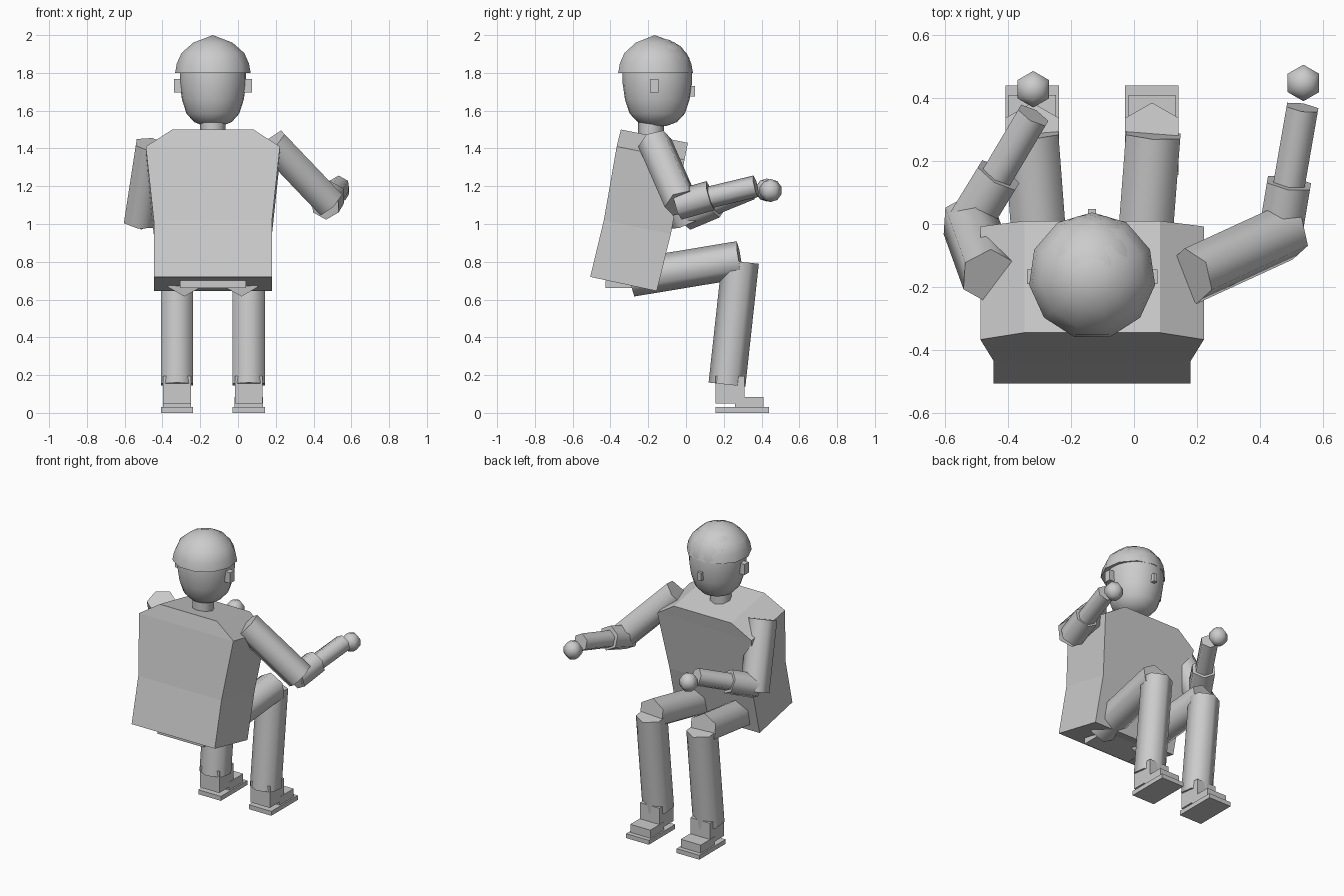
import bpy, bmesh, math
from mathutils import Vector, Matrix

if "Cube" in bpy.data.objects:
    bpy.data.objects.remove(bpy.data.objects["Cube"])

CX = -0.133  # body centre line
grey = bpy.data.materials.new("grey")
grey.diffuse_color = (0.6, 0.6, 0.6, 1)
grey.use_nodes = True
grey.node_tree.nodes["Principled BSDF"].inputs["Base Color"].default_value = grey.diffuse_color


def finish(name, bm, angle=None):
    bmesh.ops.recalc_face_normals(bm, faces=bm.faces)
    me = bpy.data.meshes.new(name)
    bm.to_mesh(me)
    bm.free()
    me.materials.append(grey)
    ob = bpy.data.objects.new(name, me)
    bpy.context.collection.objects.link(ob)
    if angle:
        bpy.ops.object.select_all(action='DESELECT')
        ob.select_set(True)
        bpy.context.view_layer.objects.active = ob
        bpy.ops.object.shade_smooth_by_angle(angle=math.radians(angle))
    return ob


def box(name, x, y, z):
    """Box from (min, max) pairs."""
    bm = bmesh.new()
    bmesh.ops.create_cube(bm, size=1)
    for v in bm.verts:
        v.co = Vector([(a + b) / 2 + c * (b - a)
                       for (a, b), c in zip((x, y, z), v.co)])
    return finish(name, bm)


def limb(name, a, b, r, sides=6):
    """Smooth six-sided rod between two points, one corner towards +y or up."""
    a, b = Vector(a), Vector(b)
    d = (b - a).normalized()
    ref = Vector((0, 1, 0)) if abs(d.z) > 0.6 else Vector((0, 0, 1))
    up = (ref - d * ref.dot(d)).normalized()
    side = up.cross(d)
    bm = bmesh.new()
    rings = []
    for p in (a, b):
        rings.append([bm.verts.new(p + r * (up * math.cos(t) + side * math.sin(t)))
                      for t in (2 * math.pi * i / sides for i in range(sides))])
    for i in range(sides):
        j = (i + 1) % sides
        bm.faces.new((rings[0][i], rings[0][j], rings[1][j], rings[1][i]))
    bm.faces.new(rings[0])
    bm.faces.new(rings[1])
    return finish(name, bm, 70)


def lathe(name, profile, centre, sides, stretch=1.0, angle=60):
    """Turned shape about a vertical axis, first corner facing +y."""
    bm = bmesh.new()
    rings = []
    for r, z in profile:
        n = sides if r > 0 else 1
        rings.append([bm.verts.new((centre[0] + r * math.sin(2 * math.pi * i / sides),
                                    centre[1] + stretch * r * math.cos(2 * math.pi * i / sides), z))
                      for i in range(n)])
    for lo, hi in zip(rings, rings[1:]):
        for i in range(sides):
            j = (i + 1) % sides
            quad = [lo[i % len(lo)], lo[j % len(lo)], hi[j % len(hi)], hi[i % len(hi)]]
            bm.faces.new(list(dict.fromkeys(quad)))
    for ring in (rings[0], rings[-1]):
        if len(ring) > 2:
            bm.faces.new(ring)
    return finish(name, bm, angle)


# Torso: tilted slab lofted through four levels (half width, back y/z, front y/z)
bm = bmesh.new()
levels = [(0.313, -0.507, 0.72, -0.155, 0.645), (0.313, -0.435, 1.02, -0.08, 0.947),
          (0.355, -0.367, 1.41, -0.008, 1.34), (0.215, -0.345, 1.50, 0.01, 1.43)]
loops = [[bm.verts.new(p) for p in ((CX - w, yb, zb), (CX + w, yb, zb),
                                    (CX + w, yf, zf), (CX - w, yf, zf))]
         for w, yb, zb, yf, zf in levels]
for lo, hi in zip(loops, loops[1:]):
    for i in range(4):
        j = (i + 1) % 4
        bm.faces.new((lo[i], lo[j], hi[j], hi[i]))
bm.faces.new(loops[0])
bm.faces.new(loops[-1])
finish("torso", bm)
box("pelvis", (CX - 0.175, CX + 0.175), (-0.425, -0.2), (0.66, 0.70))

# Neck, head and cap
lathe("neck", [(0.068, 1.42), (0.068, 1.54)], (CX, -0.185), 8)
lathe("head", [(0, 1.515), (0.05, 1.52), (0.10, 1.54), (0.14, 1.585), (0.164, 1.66),
               (0.175, 1.74), (0.175, 1.82), (0.162, 1.88), (0.12, 1.94), (0.06, 1.975),
               (0, 1.985)], (CX, -0.152), 24, 1.045)
lathe("cap", [(0, 1.80), (0.202, 1.80), (0.193, 1.85), (0.168, 1.905), (0.105, 1.96), (0, 2.0)],
      (CX, -0.165), 11)
box("nose", (CX - 0.013, CX + 0.013), (0.0, 0.048), (1.675, 1.73))

# Ears, legs and feet, mirrored about the centre line
for s, side in ((-1, "left"), (1, "right")):
    def mx(a, b):
        return tuple(sorted((CX + s * a, CX + s * b)))
    box(side + "_ear", mx(0.165, 0.207), (-0.19, -0.145), (1.695, 1.767))
    k = CX + s * 0.19
    limb(side + "_thigh", (CX + s * 0.15, -0.29, 0.715), (CX + s * 0.194, 0.285, 0.81), 0.1)
    limb(side + "_shin", (k, 0.217, 0.15), (k, 0.288, 0.80), 0.098)
    box(side + "_ankle", mx(0.117, 0.263), (0.156, 0.31), (0.05, 0.195))
    box(side + "_toe", mx(0.115, 0.265), (0.26, 0.41), (0.03, 0.085))
    box(side + "_sole", mx(0.105, 0.275), (0.156, 0.44), (0.0, 0.03))

# Arms: shoulder, elbow, cuff start, cuff end, wrist, hand
arms = {
    "right": ((0.18, -0.165, 1.43), (0.485, -0.025, 1.11), (0.463, -0.045, 1.10),
              (0.492, 0.13, 1.15), (0.535, 0.37, 1.20), (0.538, 0.448, 1.177)),
    "left": ((-0.46, -0.165, 1.42), (-0.523, 0.01, 1.01), (-0.525, 0.0, 1.045),
             (-0.43, 0.155, 1.11), (-0.32, 0.345, 1.185), (-0.32, 0.428, 1.18)),
}
for side, (sh, el, c0, c1, wr, hand) in arms.items():
    limb(side + "_upper_arm", sh, el, 0.092)
    limb(side + "_cuff", c0, c1, 0.08)
    limb(side + "_forearm", c0, wr, 0.058)
    h = 0.061
    lathe(side + "_hand", [(h * math.sin(t), hand[2] - h * math.cos(t)) if 0 < i < 5
                           else (0, hand[2] - h * math.cos(t))
                           for i, t in ((i, math.pi * i / 5) for i in range(6))],
          hand, 6, 1.0, 75)
